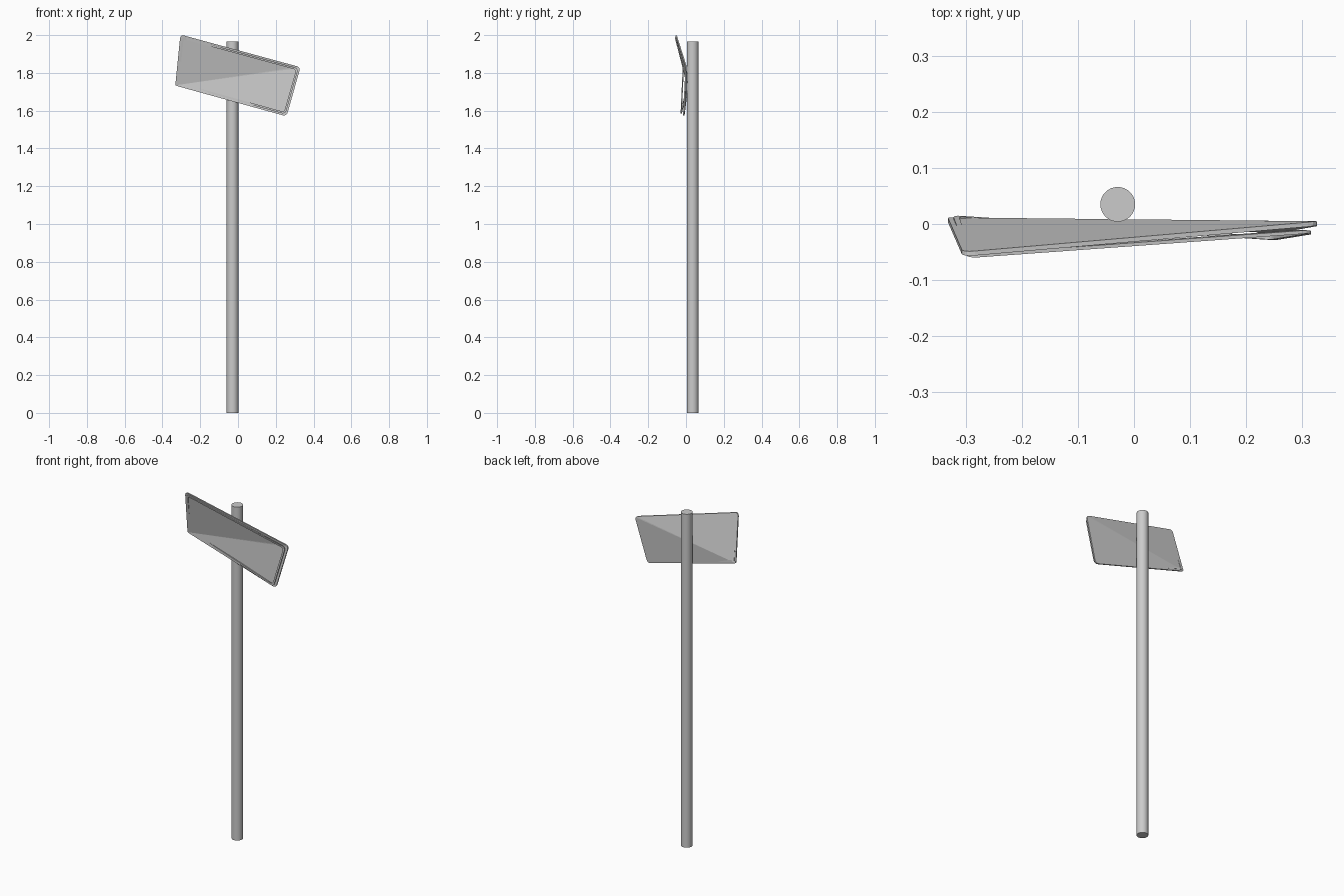
import bpy, bmesh
from mathutils import Vector
from mathutils.geometry import barycentric_transform

if "Cube" in bpy.data.objects:
    bpy.data.objects.remove(bpy.data.objects["Cube"])

# sign corners in the x-z plane, seen from the front: BL, BR, TR, TL
CORNERS = [Vector(c) for c in ((-0.332, 1.733), (0.257, 1.570), (0.331, 1.830), (-0.305, 2.003))]
STEPS = 4


def rounded_loop(inset, radius):
    """Quad outline moved inwards, with rounded corners."""
    pts = []
    for i, c in enumerate(CORNERS):
        u = (CORNERS[i - 1] - c).normalized()
        v = (CORNERS[(i + 1) % 4] - c).normalized()
        p = c + (u + v) * inset / abs(u.cross(v))
        r = radius * (0.4 if i == 0 else 1)
        a, b = p + u * r, p + v * r
        for k in range(STEPS + 1):
            t = k / STEPS
            pts.append(a * (1 - t) ** 2 + p * 2 * t * (1 - t) + b * t * t)
    return pts


def bent_y(p, depth):
    """Depth of a sheet creased along the BL-TR diagonal."""
    bl, br, tr, tl = range(4)
    lower = (CORNERS[tr] - CORNERS[bl]).cross(p - CORNERS[bl]) < 0
    ids = (bl, br, tr) if lower else (bl, tr, tl)
    src = [CORNERS[i].to_3d() for i in ids]
    dst = [Vector((depth[i], 0, 0)) + Vector((0, CORNERS[i].x, CORNERS[i].y)) for i in ids]
    return barycentric_transform(p.to_3d(), *src, *dst).x


def make_sheet(name, loops, faces, depth, thickness):
    """Front faces from loop points, extruded straight back along y."""
    bm = bmesh.new()
    verts = [bm.verts.new((p.x, bent_y(p, depth), p.y)) for p in loops]
    front = [bm.faces.new([verts[i] for i in f]) for f in faces]
    bmesh.ops.triangulate(bm, faces=[f for f in front if len(f.verts) > 4])
    geo = bmesh.ops.extrude_face_region(bm, geom=bm.faces[:], use_keep_orig=True)
    new = [g for g in geo["geom"] if isinstance(g, bmesh.types.BMVert)]
    bmesh.ops.translate(bm, verts=new, vec=(0, thickness, 0))
    bmesh.ops.recalc_face_normals(bm, faces=bm.faces[:])
    mesh = bpy.data.meshes.new(name)
    bm.to_mesh(mesh)
    bm.free()
    obj = bpy.data.objects.new(name, mesh)
    bpy.context.collection.objects.link(obj)
    return obj


# bent sign plate: two halves meeting at the diagonal crease
outline = rounded_loop(0, 0.022)
n = len(outline)
m = STEPS + 1
a, b = STEPS // 2, 2 * m + STEPS // 2
lower = list(range(a, b + 1))
upper = list(range(b, n)) + list(range(0, a + 1))
make_sheet("sign_plate", outline, [lower, upper], (0.004, -0.016, -0.003, -0.058), 0.008)

# thin raised rim in front of the plate, sinking into it at lower left
ring = rounded_loop(0.009, 0.022) + rounded_loop(0.019, 0.016)
quads = [(i, (i + 1) % n, n + (i + 1) % n, n + i) for i in range(n)]
make_sheet("sign_rim", ring, quads, (0.010, -0.030, -0.018, -0.064), 0.006)

# round post
bpy.ops.mesh.primitive_cylinder_add(vertices=32, radius=0.031, depth=1.965,
                                    location=(-0.029, 0.035, 0.9825))
post = bpy.context.object
post.name = "post"
bpy.ops.object.shade_smooth_by_angle()
